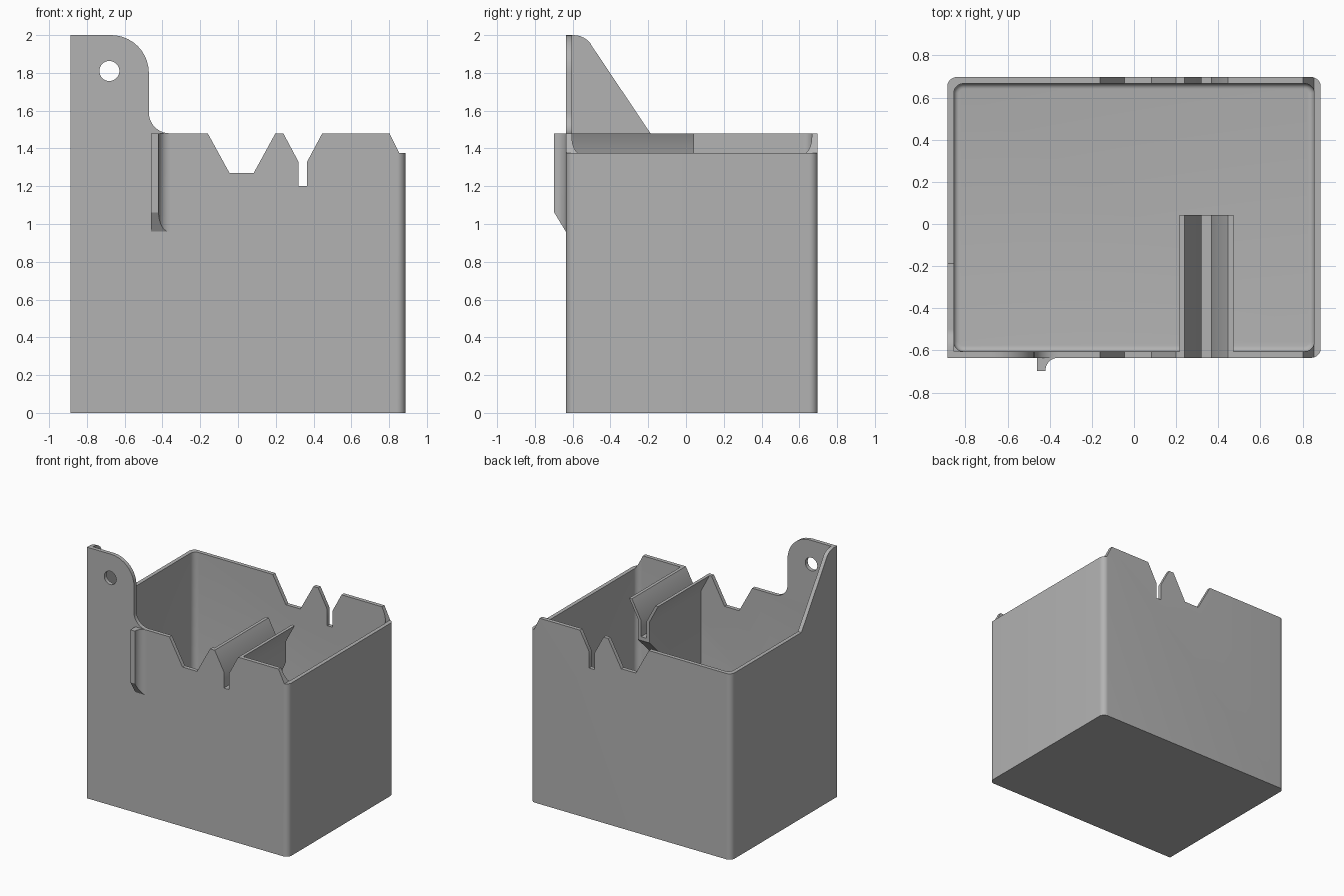
import bpy, bmesh, math
from mathutils import Vector

cube = bpy.data.objects.get("Cube")
if cube:
    bpy.data.objects.remove(cube)

grey = bpy.data.materials.new("plain grey")
grey.use_nodes = True
COLOUR = (0.45, 0.45, 0.45, 1)
grey.diffuse_color = COLOUR
grey.node_tree.nodes["Principled BSDF"].inputs["Base Color"].default_value = COLOUR

# Shared sizes
X0, X1, Y0, Y1 = -0.886, 0.886, -0.635, 0.697
WALL, RIM, TOP = 0.031, 1.48, 2.0


def arc(cx, cy, r, a0, a1, n=10):
    """Points on an arc, angles in degrees."""
    angles = [math.radians(a0 + (a1 - a0) * i / n) for i in range(n + 1)]
    return [(cx + r * math.cos(a), cy + r * math.sin(a)) for a in angles]


def rounded_rect(x0, x1, y0, y1, r, square_front=False):
    pts = [(x0, y0)] if square_front else arc(x0 + r, y0 + r, r, 180, 270)
    pts += arc(x1 - r, y0 + r, r, 270, 360)
    pts += arc(x1 - r, y1 - r, r, 0, 90)
    return pts + arc(x0 + r, y1 - r, r, 90, 180)


def prism(name, pts, axis, lo, hi, floor_bevel=0):
    """Extrude a 2D profile along an axis between lo and hi."""
    place = {"x": lambda a, b, t: (t, a, b),
             "y": lambda a, b, t: (a, t, b),
             "z": lambda a, b, t: (a, b, t)}[axis]
    bm = bmesh.new()
    face = bm.faces.new([bm.verts.new(place(a, b, lo)) for a, b in pts])
    rim = list(face.edges)
    out = bmesh.ops.extrude_face_region(bm, geom=[face], use_keep_orig=True)
    shift = Vector(place(0, 0, hi - lo))
    bmesh.ops.translate(bm, vec=shift, verts=[v for v in out["geom"] if isinstance(v, bmesh.types.BMVert)])
    if floor_bevel:
        bmesh.ops.bevel(bm, geom=rim, offset=floor_bevel, segments=4, profile=0.5, affect="EDGES")
    bmesh.ops.recalc_face_normals(bm, faces=bm.faces)
    mesh = bpy.data.meshes.new(name)
    bm.to_mesh(mesh)
    bm.free()
    mesh.materials.append(grey)
    obj = bpy.data.objects.new(name, mesh)
    bpy.context.collection.objects.link(obj)
    return obj


def cut(obj, *cutters):
    """Subtract each cutter and apply the result."""
    bpy.context.view_layer.objects.active = obj
    for cutter in cutters:
        mod = obj.modifiers.new("cut", "BOOLEAN")
        mod.operation, mod.solver, mod.object = "DIFFERENCE", "EXACT", cutter
        bpy.ops.object.modifier_apply(modifier=mod.name)


# Cutters: inside space, rim notches, lowered right rim
cavity = prism("cavity_cutter", rounded_rect(X0 + WALL, X1 - WALL, Y0 + WALL, Y1 - WALL, 0.045),
               "z", WALL, 1.7, floor_bevel=0.025)
wide_notch = prism("wide_notch_cutter", [(-0.27, 1.68), (-0.045, 1.27), (0.083, 1.27), (0.308, 1.68)],
                   "y", -0.8, 0.8)
slot_notch = prism("slot_notch_cutter",
                   [(0.133, 1.68), (0.32, 1.33), (0.32, 1.2), (0.366, 1.2), (0.366, 1.33), (0.553, 1.68)],
                   "y", -0.8, 0.8)
low_rim = prism("low_rim_cutter", [(0.705, 1.68), (0.853, 1.376), (1, 1.376), (1, 1.68)], "y", -0.8, 0.8)

# Open box with one square front corner
box = prism("box_shell", rounded_rect(X0, X1, Y0, Y1, 0.045, True), "z", 0, RIM)
cut(box, cavity, wide_notch, slot_notch, low_rim)

# Tall mounting tab with a hole
edge = -0.472
tab_pts = [(X0, RIM), (edge + 0.11, RIM)] + arc(edge + 0.11, RIM + 0.11, 0.11, 270, 180)[1:]
tab_pts += arc(edge - 0.2, TOP - 0.2, 0.2, 0, 90) + [(X0, TOP)]
tab = prism("mounting_tab", tab_pts, "y", Y0, Y0 + WALL)
hole = prism("hole_cutter", arc(-0.681, 1.81, 0.053, 0, 348.75, 31), "y", -0.8, -0.4)
cut(tab, hole)

# Sloping brace along the left edge of the tab
brace_pts = [(Y0, RIM), (-0.188, RIM), (-0.5, 1.945)] + arc(-0.597, 1.88, 0.12, 34, 90, 6)[1:] + [(Y0, TOP)]
brace = prism("side_brace", brace_pts, "x", X0, X0 + WALL)

# Outer hook with a curved flank and a sloped underside
hook_pts = [(-0.46, Y0), (-0.46, -0.698), (-0.42, -0.698)] + arc(-0.36, -0.695, 0.06, 180, 90)
hook = prism("front_hook", hook_pts, "z", 0.96, RIM)
hook_under = prism("hook_cutter", [(-0.615, 0.925), (-0.735, 1.122), (-0.735, 0.9)], "x", -0.6, -0.2)
cut(hook, hook_under)

# Y-shaped inner holder on a sloped support
holder = prism("inner_holder",
               [(0.215, RIM), (0.292, 1.336), (0.292, 0.5), (0.394, 0.5), (0.394, 1.336), (0.471, RIM)],
               "y", Y0 + WALL, 0.043)
under = prism("holder_cutter", [(0.1, 1.227), (-0.7, 0.427), (0.1, 0.427)], "x", 0.1, 0.6)
cut(holder, slot_notch, under)

for cutter in (cavity, wide_notch, slot_notch, low_rim, hole, hook_under, under):
    bpy.data.objects.remove(cutter)

# Smooth the rounded corners, keep real edges crisp
bpy.ops.object.select_all(action="DESELECT")
for part in (box, tab, brace, hook, holder):
    part.select_set(True)
bpy.context.view_layer.objects.active = box
bpy.ops.object.shade_smooth_by_angle(angle=math.radians(30))
